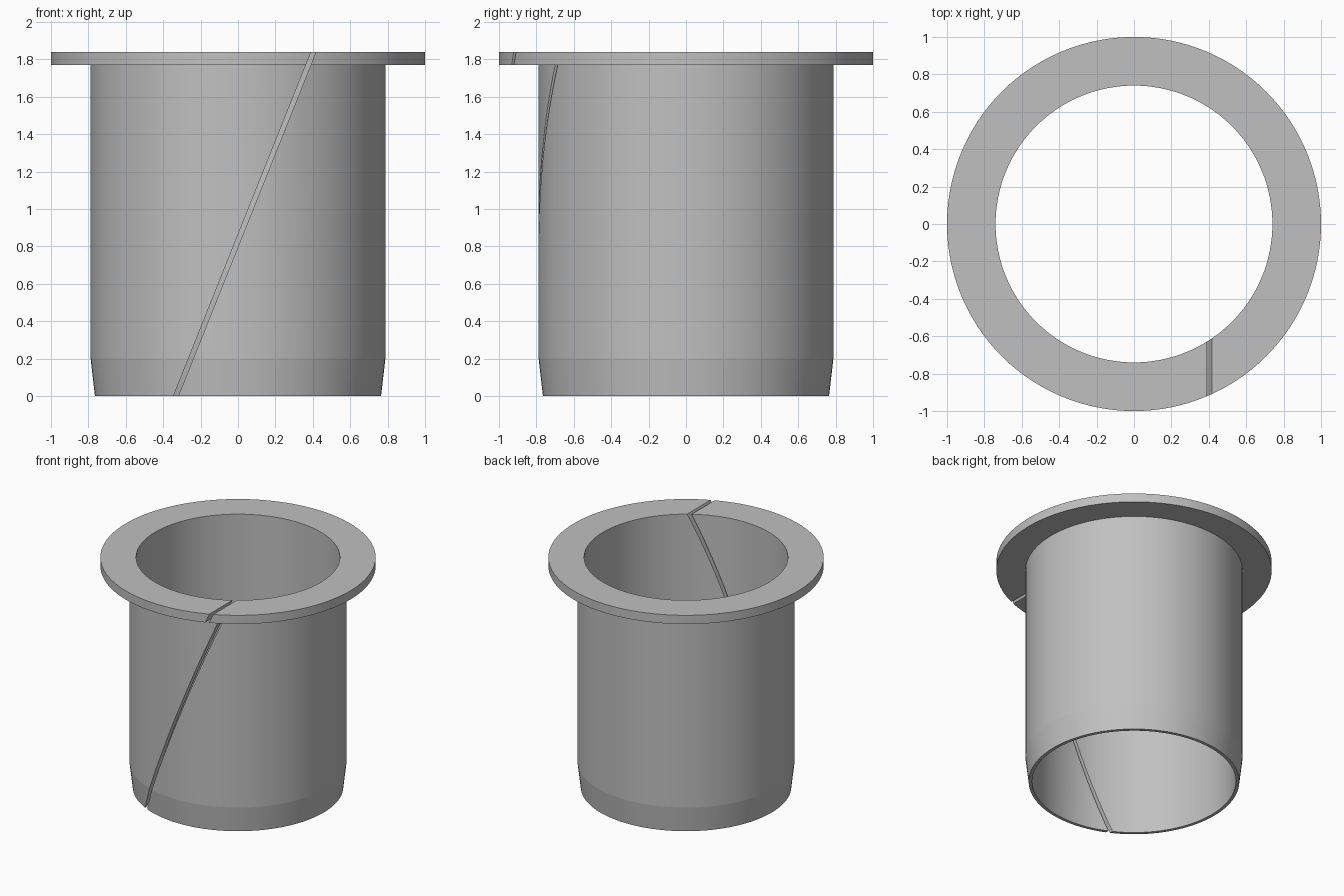
import bpy, bmesh, math
from mathutils import Matrix, Vector

cube = bpy.data.objects.get("Cube")
if cube:
    bpy.data.objects.remove(cube, do_unlink=True)

SEGMENTS = 128
HEIGHT = 1.84

grey = bpy.data.materials.new("plain_grey")
grey.use_nodes = True
colour = (0.53, 0.53, 0.53, 1)
grey.diffuse_color = colour
grey.node_tree.nodes["Principled BSDF"].inputs["Base Color"].default_value = colour


def make_object(name, bm):
    bmesh.ops.recalc_face_normals(bm, faces=bm.faces)
    mesh = bpy.data.meshes.new(name)
    bm.to_mesh(mesh)
    bm.free()
    mesh.materials.append(grey)
    obj = bpy.data.objects.new(name, mesh)
    bpy.context.collection.objects.link(obj)
    return obj


# Sleeve with tapered foot and top flange, turned from one closed profile
profile = [(0.74, 0), (0.765, 0), (0.788, 0.2), (0.788, 1.77),
           (1, 1.77), (1, HEIGHT), (0.74, HEIGHT)]
bm = bmesh.new()
rings = []
for i in range(SEGMENTS):
    a = math.tau * i / SEGMENTS
    rings.append([bm.verts.new((r * math.cos(a), r * math.sin(a), z)) for r, z in profile])
for i in range(SEGMENTS):
    here, after = rings[i], rings[(i + 1) % SEGMENTS]
    for j in range(len(profile)):
        k = (j + 1) % len(profile)
        bm.faces.new((here[j], after[j], after[k], here[k]))
bushing = make_object("flanged_bushing", bm)

# Slanted slit through the front wall only
low, high = Vector((-0.332, -0.8, 0)), Vector((0.404, -0.8, HEIGHT))
lean = math.atan2(high.x - low.x, HEIGHT)
bm = bmesh.new()
bmesh.ops.create_cube(bm, size=1, matrix=Matrix.Translation((low + high) / 2)
                      @ Matrix.Rotation(lean, 4, 'Y')
                      @ Matrix.Diagonal((0.025, 0.9, 2.6, 1)))
cutter = make_object("slit_cutter", bm)
cutter.hide_render = True

cut = bushing.modifiers.new("slit", 'BOOLEAN')
cut.operation = 'DIFFERENCE'
cut.solver = 'EXACT'
cut.object = cutter
bpy.ops.object.select_all(action='DESELECT')
bushing.select_set(True)
bpy.context.view_layer.objects.active = bushing
bpy.ops.object.modifier_apply(modifier=cut.name)
bpy.data.objects.remove(cutter, do_unlink=True)

# Smooth walls, crisp rims and taper line
bpy.ops.object.shade_smooth_by_angle(angle=math.radians(5))
